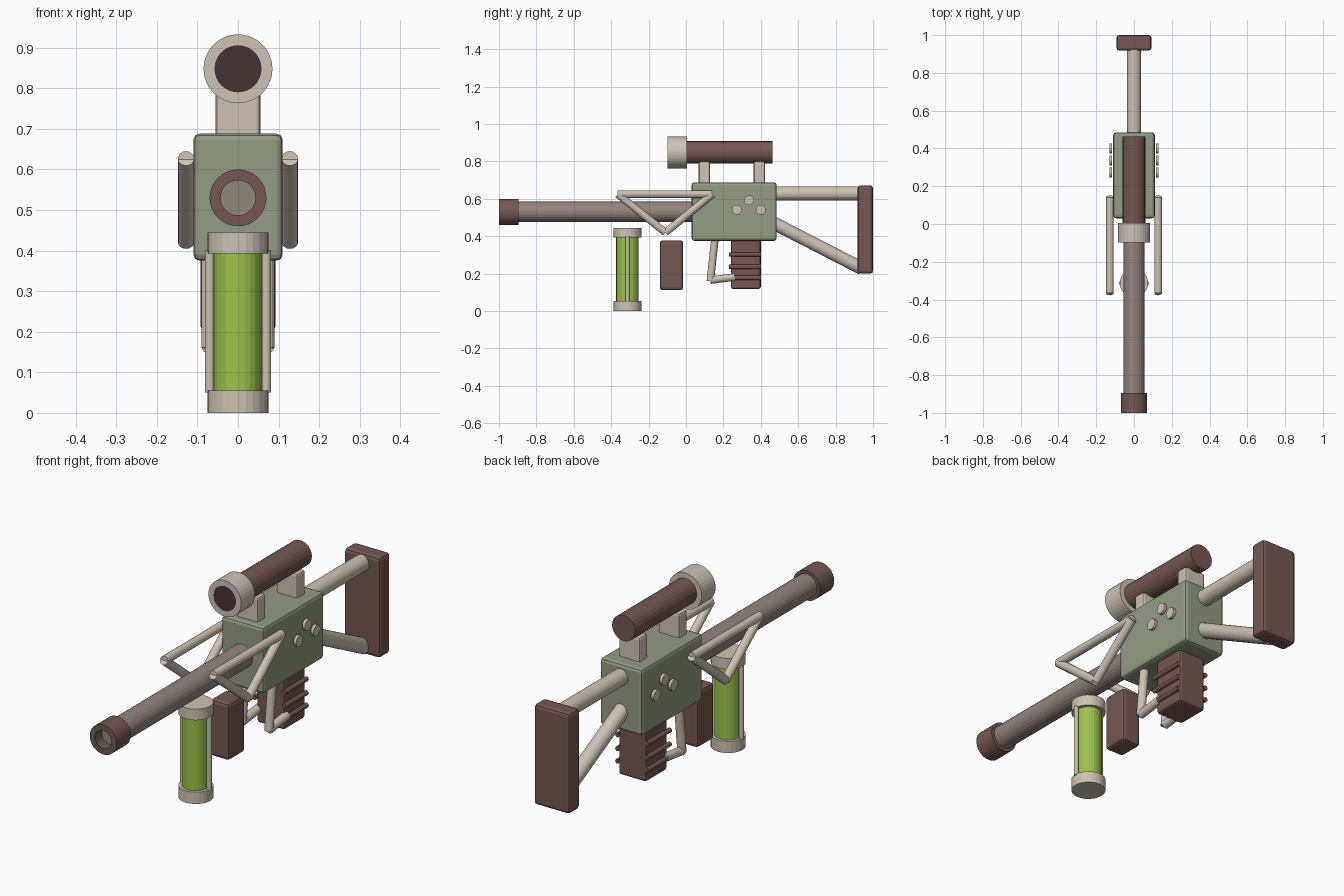
import bpy, math
from mathutils import Vector

cube = bpy.data.objects.get("Cube")
if cube:
    bpy.data.objects.remove(cube, do_unlink=True)


def material(name, hex_code):
    srgb = [int(hex_code[i:i + 2], 16) / 255 for i in (0, 2, 4)]
    col = [((c + 0.055) / 1.055) ** 2.4 for c in srgb] + [1]
    m = bpy.data.materials.new(name)
    m.diffuse_color = col
    m.use_nodes = True
    m.node_tree.nodes["Principled BSDF"].inputs["Base Color"].default_value = col
    return m


SAGE = material("sage green", "949C82")
BEIGE = material("beige", "CDC3B3")
BROWN = material("brown", "755852")
STEEL = material("warm grey", "94857F")
LIME = material("lime green", "9DC248")
DARK = material("dark lens", "463434")


def box(name, lo, hi, mat, bevel=0.015):
    lo, hi = Vector(lo), Vector(hi)
    bpy.ops.mesh.primitive_cube_add(size=1, location=(lo + hi) / 2)
    ob = bpy.context.object
    ob.name = name
    ob.scale = hi - lo
    bpy.ops.object.transform_apply(location=False, rotation=False, scale=True)
    mod = ob.modifiers.new("Rounded edges", 'BEVEL')
    mod.width, mod.segments = bevel, 2
    ob.data.materials.append(mat)
    return ob


def rod(name, a, b, r, mat, sides=24):
    a, b = Vector(a), Vector(b)
    bpy.ops.mesh.primitive_cylinder_add(vertices=sides, radius=r, depth=(b - a).length,
                                        location=(a + b) / 2)
    ob = bpy.context.object
    ob.name = name
    ob.rotation_euler = (b - a).to_track_quat('Z', 'Y').to_euler()
    ob.data.materials.append(mat)
    return ob


def sleeve(name, y0, y1, z, outer, inner, mat, sides=32):
    # hollow collar lying along y
    profile = [(outer, y0), (outer, y1), (inner, y1), (inner, y0)]
    verts, faces = [], []
    for i in range(sides):
        t = math.tau * i / sides
        verts += [(r * math.cos(t), y, z + r * math.sin(t)) for r, y in profile]
        for k in range(4):
            n, j = (k + 1) % 4, (i + 1) % sides
            faces.append((i * 4 + k, i * 4 + n, j * 4 + n, j * 4 + k))
    me = bpy.data.meshes.new(name)
    me.from_pydata(verts, [], faces)
    me.materials.append(mat)
    ob = bpy.data.objects.new(name, me)
    bpy.context.collection.objects.link(ob)
    return ob


# Receiver and barrel
box("receiver", (-0.11, 0.03, 0.375), (0.11, 0.485, 0.688), SAGE)
rod("barrel", (0, -0.95, 0.53), (0, 0.05, 0.53), 0.055, STEEL)
sleeve("muzzle", -1, -0.895, 0.53, 0.07, 0.043, BROWN)

# Scope on two mounts
rod("scope_tube", (0, -0.08, 0.848), (0, 0.463, 0.848), 0.06, BROWN)
sleeve("scope_hood", -0.098, 0.005, 0.848, 0.085, 0.058, BEIGE)
rod("scope_lens", (0, -0.097, 0.848), (0, -0.079, 0.848), 0.0585, DARK, 32)
for label, y in (("front", 0.098), ("rear", 0.392)):
    box(label + "_scope_mount", (-0.055, y - 0.03, 0.67), (0.055, y + 0.03, 0.8), BEIGE, 0.01)

# Shoulder stock
rod("upper_stock_tube", (0, 0.45, 0.628), (0, 0.94, 0.628), 0.038, BEIGE)
rod("lower_stock_tube", (0, 0.44, 0.485), (0, 0.94, 0.228), 0.035, BEIGE)
box("butt_plate", (-0.093, 0.918, 0.2), (0.093, 1, 0.672), BROWN)

# Grip and magazine
box("front_grip", (-0.05, -0.14, 0.112), (0.05, -0.015, 0.378), BROWN)
box("magazine", (-0.072, 0.24, 0.118), (0.072, 0.4, 0.39), BROWN, 0.012)

# Fuel canister
cy = -0.313
rod("canister_glass", (0, cy, 0.03), (0, cy, 0.42), 0.06, LIME)
rod("canister_base", (0, cy, 0), (0, cy, 0.055), 0.075, BEIGE)
rod("canister_cap", (0, cy, 0.393), (0, cy, 0.445), 0.075, BEIGE)

# Paired side parts
for side, s in (("left", 1), ("right", -1)):
    rod(side + "_canister_rod", (s * 0.07, cy, 0.05), (s * 0.07, cy, 0.4), 0.011, BEIGE, 12)

    # Triangular side frame
    x = s * 0.128
    corners = [(x, -0.365, 0.625), (x, 0.14, 0.625), (x, -0.11, 0.42)]
    for i, part in enumerate(("top", "rear", "front")):
        rod(f"{side}_frame_{part}", corners[i], corners[(i + 1) % 3], 0.02, BEIGE, 16)

    # Trigger guard
    x = s * 0.07
    rod(side + "_guard_post", (x, 0.155, 0.39), (x, 0.13, 0.16), 0.02, BEIGE, 16)
    rod(side + "_guard_bar", (x, 0.13, 0.165), (x, 0.26, 0.182), 0.02, BEIGE, 16)

    # Magazine ribs
    for i, z in enumerate((0.178, 0.237, 0.302)):
        rod(f"{side}_magazine_rib_{i + 1}", (s * 0.077, 0.23, z), (s * 0.077, 0.4, z),
            0.011, BROWN, 12)

    # Round buttons
    for i, (y, z) in enumerate(((0.272, 0.542), (0.337, 0.593), (0.4, 0.542))):
        rod(f"{side}_button_{i + 1}", (s * 0.116, y, z), (s * 0.13, y, z), 0.026, BEIGE, 20)
